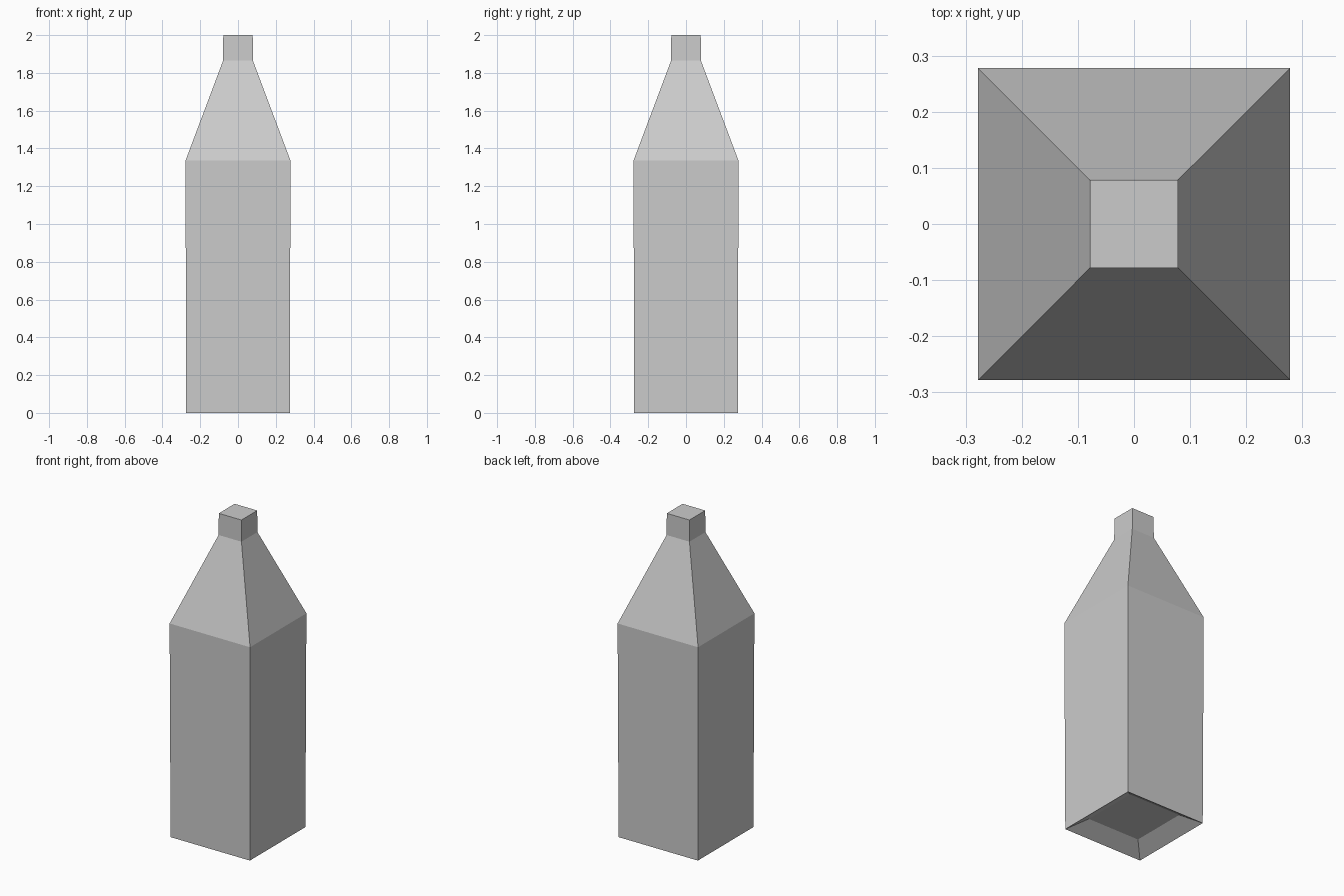
import bpy, bmesh

if "Cube" in bpy.data.objects:
    bpy.data.objects.remove(bpy.data.objects["Cube"])

# Square profile: (half width, height), from the raised base centre up to the neck top
profile = [(0.18, 0.06), (0.274, 0.0), (0.278, 1.335), (0.079, 1.865), (0.078, 2.0)]
corners = [(-1, -1), (1, -1), (1, 1), (-1, 1)]

# Bottle: stacked square rings, bridged and capped
bm = bmesh.new()
rings = [[bm.verts.new((x * r, y * r, z)) for x, y in corners] for r, z in profile]
for low, high in zip(rings, rings[1:]):
    for i in range(4):
        j = (i + 1) % 4
        bm.faces.new((low[i], low[j], high[j], high[i]))
bm.faces.new(rings[0][::-1])
bm.faces.new(rings[-1])
bmesh.ops.recalc_face_normals(bm, faces=bm.faces)

mesh = bpy.data.meshes.new("bottle")
bm.to_mesh(mesh)
bm.free()
bpy.context.collection.objects.link(bpy.data.objects.new("bottle", mesh))
